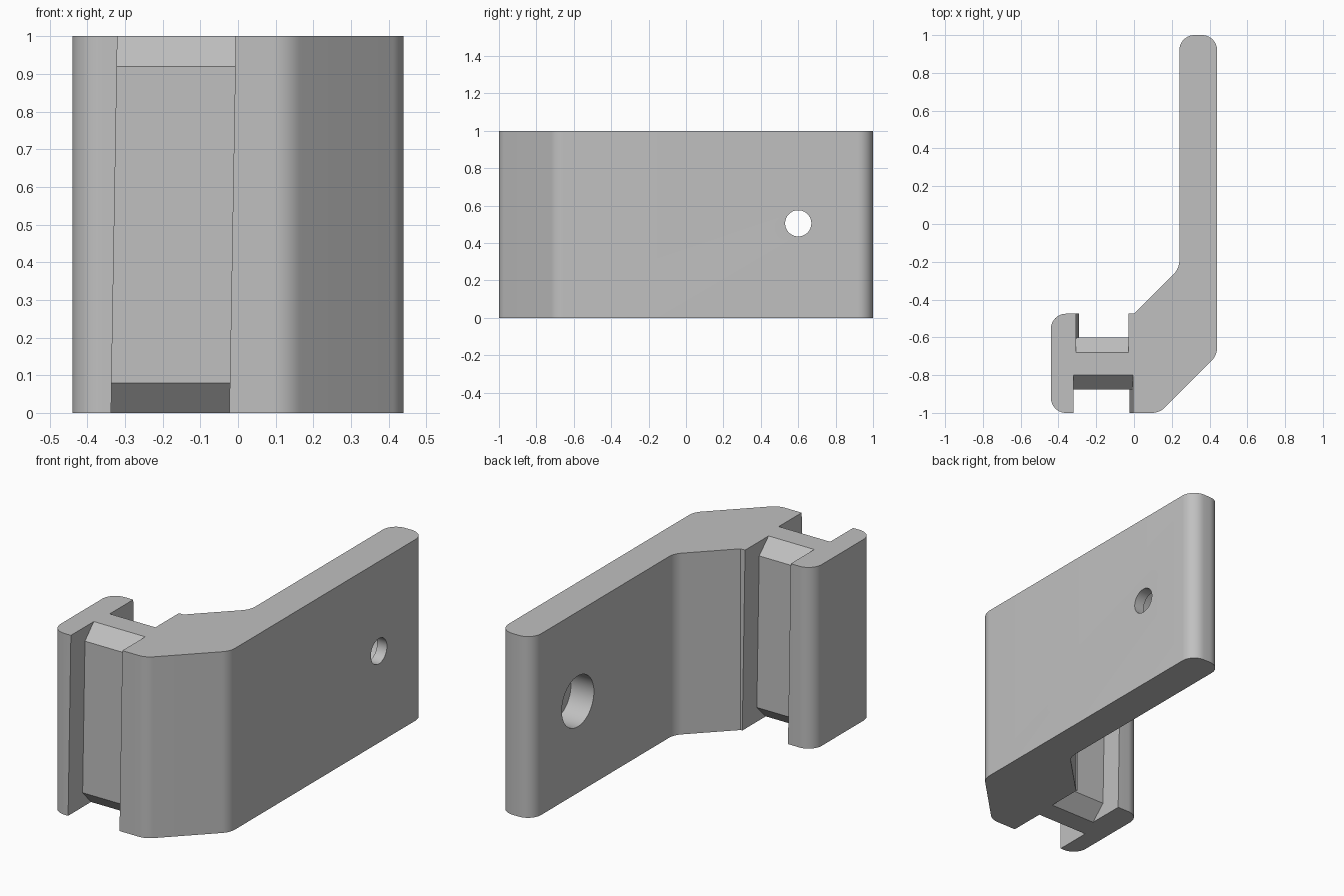
import bpy, bmesh, math
from mathutils import Vector, Matrix

cube = bpy.data.objects.get("Cube")
if cube:
    bpy.data.objects.remove(cube, do_unlink=True)

grey = bpy.data.materials.new("plain grey")
grey.use_nodes = True
COLOR = (0.53, 0.53, 0.53, 1)
grey.diffuse_color = COLOR
grey.node_tree.nodes["Principled BSDF"].inputs["Base Color"].default_value = COLOR


def fillet(corners, steps=10):
    """Turn (x, y, radius) corners into an outline with round corners."""
    out = []
    for i, (x, y, r) in enumerate(corners):
        p = Vector((x, y))
        if r == 0:
            out.append(p)
            continue
        a = (Vector(corners[i - 1][:2]) - p).normalized()
        b = (Vector(corners[(i + 1) % len(corners)][:2]) - p).normalized()
        half = a.angle(b) / 2
        centre = p + (a + b).normalized() * (r / math.sin(half))
        start = p + a * (r / math.tan(half)) - centre
        sweep = start.angle_signed(p + b * (r / math.tan(half)) - centre)
        for k in range(steps + 1):
            out.append(centre + Matrix.Rotation(-sweep * k / steps, 2) @ start)
    return out


def prism(name, first, second):
    """Solid between two matching outlines."""
    bm = bmesh.new()
    a = [bm.verts.new(p) for p in first]
    b = [bm.verts.new(p) for p in second]
    n = len(a)
    bm.faces.new(a)
    bm.faces.new(b)
    for i in range(n):
        j = (i + 1) % n
        bm.faces.new((a[i], a[j], b[j], b[i]))
    bmesh.ops.recalc_face_normals(bm, faces=bm.faces)
    mesh = bpy.data.meshes.new(name)
    bm.to_mesh(mesh)
    bm.free()
    mesh.materials.append(grey)
    obj = bpy.data.objects.new(name, mesh)
    bpy.context.collection.objects.link(obj)
    return obj


def groove_cutter(name, mouth, floor, deep, left, right, lean):
    """Leaning slot whose floor is chamfered at the top and bottom."""
    yz = [(mouth, -0.1), (deep, -0.1), (deep, 0), (floor, 0.08),
          (floor, 0.92), (deep, 1), (deep, 1.1), (mouth, 1.1)]
    sides = [[(x + lean * z, y, z) for y, z in yz] for x in (left, right)]
    return prism(name, *sides)


def hole_cutter(name, radius, x0, x1, sides=64):
    ring = [(0.6 + radius * math.cos(t), 0.505 + radius * math.sin(t))
            for t in (2 * math.pi * k / sides for k in range(sides))]
    return prism(name, *[[(x, y, z) for y, z in ring] for x in (x0, x1)])


# Bracket body: slotted block, angled shoulder and long arm
outline = fillet([
    (-0.44, -1, 0.08), (0.135, -1, 0.1), (0.44, -0.695, 0.1),
    (0.44, 1, 0.08), (0.24, 1, 0.08), (0.24, -0.235, 0.1),
    (0, -0.475, 0), (-0.44, -0.475, 0.08)])
bracket = prism("bracket", [(p.x, p.y, 0) for p in outline],
                [(p.x, p.y, 1) for p in outline])

# Two slots, then the stepped screw hole
cutters = [
    groove_cutter("front_slot_cutter", -1.1, -0.875, -0.8, -0.337, -0.023, 0.017),
    groove_cutter("back_slot_cutter", -0.4, -0.6, -0.68, -0.29, -0.011, -0.017),
    hole_cutter("screw_hole_cutter", 0.07, 0.2, 0.5),
    hole_cutter("counterbore_cutter", 0.14, 0.2, 0.38),
]
bpy.ops.object.select_all(action="DESELECT")
bpy.context.view_layer.objects.active = bracket
bracket.select_set(True)
for cutter in cutters:
    cutter.hide_render = True
    mod = bracket.modifiers.new(cutter.name, "BOOLEAN")
    mod.operation = "DIFFERENCE"
    mod.solver = "EXACT"
    mod.object = cutter
    bpy.ops.object.modifier_apply(modifier=mod.name)
    bpy.data.objects.remove(cutter, do_unlink=True)

bpy.ops.object.shade_smooth_by_angle(angle=math.radians(25))
